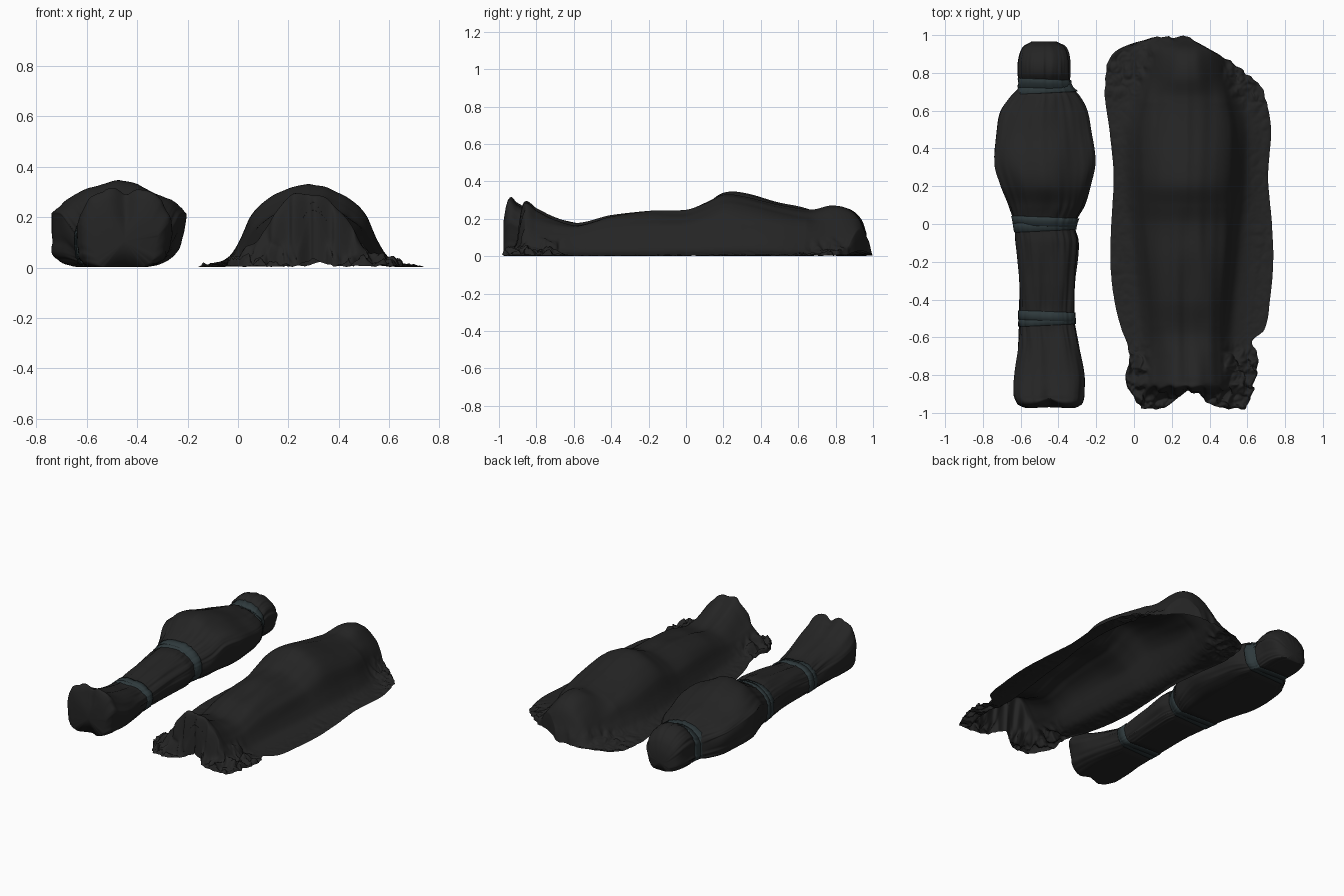
import bpy, bmesh
from math import sin, cos, pi, exp
from mathutils import Vector, noise


def material(name, rgb):
    m = bpy.data.materials.new(name)
    m.diffuse_color = (*rgb, 1)
    return m


CLOTH = material("black_cloth", (0.018, 0.018, 0.018))
TAPE = material("grey_strap", (0.028, 0.042, 0.046))


def curve(table, t, k):
    """Smooth interpolation of column k in a table sorted by column 0."""
    n = len(table)
    if t <= table[0][0]:
        return table[0][k]
    for i in range(n - 1):
        a, b = table[i], table[i + 1]
        if t <= b[0]:
            p, q = table[max(i - 1, 0)], table[min(i + 2, n - 1)]
            h = b[0] - a[0]
            s = (t - a[0]) / h
            m0 = (b[k] - p[k]) / (b[0] - p[0]) * h
            m1 = (q[k] - a[k]) / (q[0] - a[0]) * h
            return ((2*s**3 - 3*s*s + 1) * a[k] + (s**3 - 2*s*s + s) * m0
                    + (3*s*s - 2*s**3) * b[k] + (s**3 - s*s) * m1)
    return table[-1][k]


def bump(d, w):
    return exp(-(d / w) ** 2)


def step(a, b, x):
    s = min(max((x - a) / (b - a), 0), 1)
    return s * s * (3 - 2 * s)


def loft(name, rows, mat, closed=False, caps=False):
    bm = bmesh.new()
    vs = [[bm.verts.new(p) for p in r] for r in rows]
    n = len(rows[0])
    for a, b in zip(vs, vs[1:]):
        for j in range(n if closed else n - 1):
            k = (j + 1) % n
            bm.faces.new((a[j], a[k], b[k], b[j]))
    if caps:
        for r in (vs[0], vs[-1]):
            c = bm.verts.new(sum((v.co for v in r), Vector()) / n)
            for j in range(n):
                bm.faces.new((r[j], r[(j + 1) % n], c))
    if closed:
        bmesh.ops.recalc_face_normals(bm, faces=bm.faces)
    me = bpy.data.meshes.new(name)
    bm.to_mesh(me)
    bm.free()
    me.materials.append(mat)
    for p in me.polygons:
        p.use_smooth = True
    ob = bpy.data.objects.new(name, me)
    bpy.context.collection.objects.link(ob)
    return ob


# wrapped body: y, left x, right x, top height
WRAP = [(-0.975, -0.57, -0.32, 0.235), (-0.96, -0.61, -0.285, 0.31), (-0.94, -0.625, -0.27, 0.33), (-0.9, -0.64, -0.262, 0.29),
        (-0.8, -0.635, -0.26, 0.235), (-0.65, -0.61, -0.29, 0.195), (-0.5, -0.606, -0.317, 0.17),
        (-0.3, -0.607, -0.31, 0.20), (-0.1, -0.625, -0.295, 0.225), (0, -0.635, -0.31, 0.225),
        (0.1, -0.66, -0.26, 0.275), (0.2, -0.70, -0.23, 0.34), (0.33, -0.74, -0.205, 0.338),
        (0.5, -0.725, -0.228, 0.285), (0.6, -0.70, -0.25, 0.26), (0.68, -0.645, -0.29, 0.235),
        (0.73, -0.605, -0.335, 0.21), (0.8, -0.612, -0.335, 0.255), (0.88, -0.61, -0.335, 0.245),
        (0.94, -0.585, -0.36, 0.19), (0.965, -0.54, -0.41, 0.12)]
TIES = (-0.5, 0.0, 0.73)


def wrap_ring(y, grow=0.0, n=120, tilt=0.0):
    l, r, h = (curve(WRAP, y, k) for k in (1, 2, 3))
    c, hw = (l + r) / 2, (r - l) / 2
    chest = step(0.05, 0.2, y) * step(0.72, 0.6, y)
    zc = h * (0.5 + 0.08 * chest)
    near = max(bump(y - t, 0.13) for t in TIES)
    pinch = max(bump(y - t, 0.05) for t in TIES)
    ring = []
    for i in range(n):
        a = 2 * pi * i / n
        e = 0.95 if a < pi else 0.35
        ca, sa = cos(a), sin(a)
        x = hw * abs(ca) ** e * (1 if ca > 0 else -1)
        # chest is peaked, the rest is round
        peak = 0.55 * chest
        top = (1 - peak) * sa + peak * (1.1 - (ca * ca + 0.01) ** 0.5)
        z = zc + ((h - zc) * top if sa > 0 else -zc * abs(sa) ** 0.42)
        if x > 0 and z < zc:
            x -= 0.22 * hw * (1 - z / zc) ** 1.5
        # gathered folds near the ties, loose ripples elsewhere
        f = noise.noise(Vector((ca * 3, sa * 3, y * 4)))
        f2 = noise.noise(Vector((ca * 9, sa * 9, y * 2)))
        d = 0.010 * f + 0.010 * f2 * (0.25 + near)
        d -= 0.03 * bump(x, 0.05) * (sa > 0) * step(-0.85, -0.96, y)   # gap between feet
        d -= 0.012 * bump(x, 0.04) * (sa > 0) * step(0, -0.2, y)
        d = d * (1 - pinch * 0.8) + grow
        z = max(z + d * (sa if sa > 0 else 0.3 * sa), 0.002 - 0.3 * grow)
        z = max(z, 0.022 * pinch * (1 - sa) / 2 - grow)
        toe = 0.03 * bump(x, 0.05) * step(-0.9, -0.975, y)
        ring.append((c + x + d * ca, y + toe + tilt * x, max(z, 0)))
    return ring


NW = 200
loft("wrapped_body", [wrap_ring(-0.975 + 1.94 * i / NW) for i in range(NW + 1)], CLOTH, True, True)

# straps: two overlapping laps at each tie
for i, t in enumerate(TIES):
    for j, (off, tilt) in enumerate(((-0.012, 0.05), (0.012, -0.04))):
        rows = []
        for dy, g in ((-0.025, 0.0), (-0.023, 0.005), (0, 0.006), (0.023, 0.005), (0.025, 0.0)):
            rows.append(wrap_ring(t + off + dy, g + 0.002 * j, 120, tilt))
        loft(f"strap_{i}_{j}", rows, TAPE, True)

# draped sheet outline: y, left x, right x
EDGE = [(-0.985, 0.03, 0.585), (-0.94, 0.01, 0.61), (-0.86, -0.035, 0.635), (-0.78, -0.04, 0.655),
        (-0.68, -0.025, 0.65), (-0.62, -0.04, 0.625), (-0.56, -0.065, 0.69), (-0.4, -0.105, 0.72), (-0.2, -0.125, 0.737),
        (0, -0.12, 0.73), (0.25, -0.108, 0.71), (0.5, -0.13, 0.725), (0.65, -0.152, 0.70),
        (0.75, -0.153, 0.65), (0.85, -0.14, 0.53), (0.92, -0.09, 0.41), (0.97, 0.03, 0.32), (0.99, 0.12, 0.28)]
# covered body: y, crest height, half width
BODY = [(-0.93, 0.0, 0.22), (-0.9, 0.06, 0.22), (-0.88, 0.21, 0.22), (-0.86, 0.298, 0.22),
        (-0.8, 0.265, 0.22), (-0.7, 0.215, 0.215), (-0.58, 0.185, 0.215), (-0.4, 0.23, 0.225),
        (-0.2, 0.25, 0.245), (0, 0.25, 0.265), (0.1, 0.285, 0.275), (0.2, 0.328, 0.28), (0.3, 0.32, 0.285), (0.5, 0.27, 0.285),
        (0.67, 0.245, 0.25), (0.78, 0.268, 0.22), (0.87, 0.25, 0.20), (0.93, 0.195, 0.19), (0.97, 0.09, 0.17),
        (0.99, 0.01, 0.15)]
# cross-section of the drape: distance ratio, body height ratio, tent height ratio
FALL = [(0, 1, 1), (0.3, 0.94, 0.93), (0.57, 0.83, 0.68), (0.8, 0.66, 0.40), (0.95, 0.35, 0.24),
        (1.1, 0.13, 0.13), (1.3, 0.04, 0.05), (1.6, 0, 0)]


def sheet_point(u, y0):
    l, r = curve(EDGE, y0, 1), curve(EDGE, y0, 2)
    x = l + (r - l) * u
    # central notch beyond the feet
    y = y0 + 0.10 * bump(x - 0.30, 0.10) * step(-0.86, -0.985, y0)
    h, w = max(curve(BODY, y, 1), 0), curve(BODY, y, 2)
    t = abs(x - 0.28) / w
    tent = max(0.6 * step(-0.45, -0.8, y), 0.7 * step(0.6, 0.78, y), 0.1)
    z = h * max(curve(FALL, t, 1) * (1 - tent) + curve(FALL, t, 2) * tent, 0)
    # long folds down the flanks and between the legs
    fold = noise.noise(Vector((x * 16, y * 1.8, 3)))
    z += 0.016 * fold * step(0.02, 0.15, z) * (1 - 0.6 * step(-0.05, 0.15, y))
    z -= 0.02 * bump(x - 0.29, 0.05) * step(-0.1, -0.35, y) * step(-0.9, -0.8, y)
    # crumpled cloth lying on the floor
    edge = step(0.25, 0.0, min(u, 1 - u))
    foot = step(-0.6, -0.75, y0)
    head = step(0.55, 0.8, y0) * (0.4 + 0.6 * step(-0.1, 0.4, x))
    flat = 1 - step(0.02, 0.12, z)
    c = abs(noise.noise(Vector((x * 15, y * 15, 0)))) + 0.4 * abs(noise.noise(Vector((x * 34, y * 34, 5))))
    z += flat * c * (0.008 * edge + 0.06 * foot + 0.045 * head)
    n = noise.noise(Vector((x * 22, y * 22, 9))) * (foot + head * 0.7 + 0.05) * flat * 0.02
    # pleats hanging from the toes
    n += 0.008 * sin(x * 75) * step(-0.84, -0.88, y) * (1 - flat)
    rim = min(u / 0.015, (1 - u) / 0.015, (0.99 - y0) / 0.01, (y0 + 0.985) / 0.01, 1)
    return (x + n, min(max(y + n, -1), 1), 0.002 + max(z, 0) * (0.2 + 0.8 * max(rim, 0)))


NY, NX = 300, 140
loft("draped_sheet", [[sheet_point(j / NX, -0.985 + 1.975 * i / NY) for j in range(NX + 1)]
                      for i in range(NY + 1)], CLOTH)
